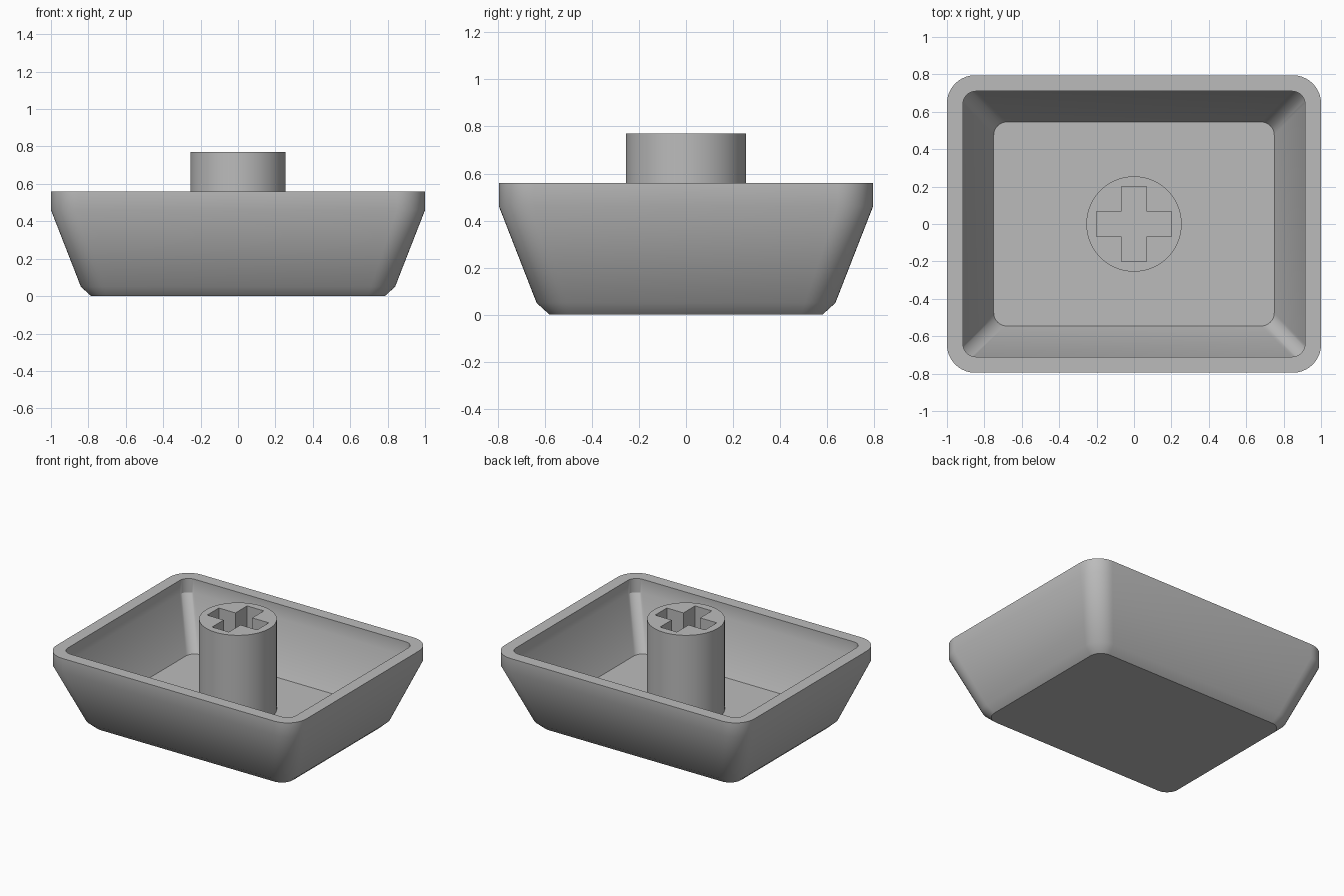
import bpy
import bmesh
from math import cos, sin, pi, radians

old = bpy.data.objects.get("Cube")
if old:
    bpy.data.objects.remove(old, do_unlink=True)

FLOOR = 0.12
STEM_TOP = 0.77

grey = bpy.data.materials.new("grey_plastic")
grey.use_nodes = True
colour = (0.5, 0.5, 0.5, 1)
grey.diffuse_color = colour
grey.node_tree.nodes["Principled BSDF"].inputs["Base Color"].default_value = colour


def rounded_rect(hx, hy, r, steps=10):
    """Counter-clockwise outline with the same point count for any size."""
    pts = []
    for q, (sx, sy) in enumerate([(1, 1), (-1, 1), (-1, -1), (1, -1)]):
        for i in range(steps + 1):
            a = (q + i / steps) * pi / 2
            pts.append((sx * (hx - r) + r * cos(a), sy * (hy - r) + r * sin(a)))
    return pts


def finish(bm, name):
    bmesh.ops.recalc_face_normals(bm, faces=bm.faces)
    mesh = bpy.data.meshes.new(name)
    bm.to_mesh(mesh)
    bm.free()
    mesh.materials.append(grey)
    obj = bpy.data.objects.new(name, mesh)
    bpy.context.collection.objects.link(obj)
    bpy.ops.object.select_all(action='DESELECT')
    obj.select_set(True)
    bpy.context.view_layer.objects.active = obj
    bpy.ops.object.shade_smooth_by_angle(angle=radians(30))


# Hollow shell: sections run up the outside, over the rim and down the inside
sections = [  # half width, half depth, corner radius, height
    (0.785, 0.58, 0.09, 0),
    (0.84, 0.635, 0.13, 0.05),
    (1, 0.795, 0.15, 0.46),
    (1, 0.795, 0.15, 0.56),
    (0.915, 0.71, 0.07, 0.56),
    (0.915, 0.71, 0.07, 0.46),
    (0.75, 0.545, 0.07, FLOOR),
]
bm = bmesh.new()
rings = [[bm.verts.new((x, y, z)) for x, y in rounded_rect(hx, hy, r)]
         for hx, hy, r, z in sections]
for low, high in zip(rings, rings[1:]):
    for i in range(len(low)):
        j = (i + 1) % len(low)
        bm.faces.new((low[i], low[j], high[j], high[i]))
bm.faces.new(rings[0][::-1])
bm.faces.new(rings[-1])
finish(bm, "cap_shell")

# Round stem with a cross-shaped socket
circle = [(0.255 * cos(2 * pi * i / 64), 0.255 * sin(2 * pi * i / 64)) for i in range(64)]
arm, half = 0.2, 0.067
quarter = [(arm, half), (half, half), (half, arm)]
cross = []
for q in range(4):
    c, s = [(1, 0), (0, 1), (-1, 0), (0, -1)][q]
    cross += [(c * x - s * y, s * x + c * y) for x, y in quarter]

bm = bmesh.new()
outline = []
for loop in (circle, cross):
    verts = [bm.verts.new((x, y, STEM_TOP)) for x, y in loop]
    outline += [bm.edges.new((a, b)) for a, b in zip(verts, verts[1:] + verts[:1])]
bmesh.ops.triangle_fill(bm, edges=outline, use_beauty=True, normal=(0, 0, 1))
walls = bmesh.ops.extrude_edge_only(bm, edges=outline)["geom"]
for v in walls:
    if isinstance(v, bmesh.types.BMVert):
        v.co.z = FLOOR
finish(bm, "stem")
